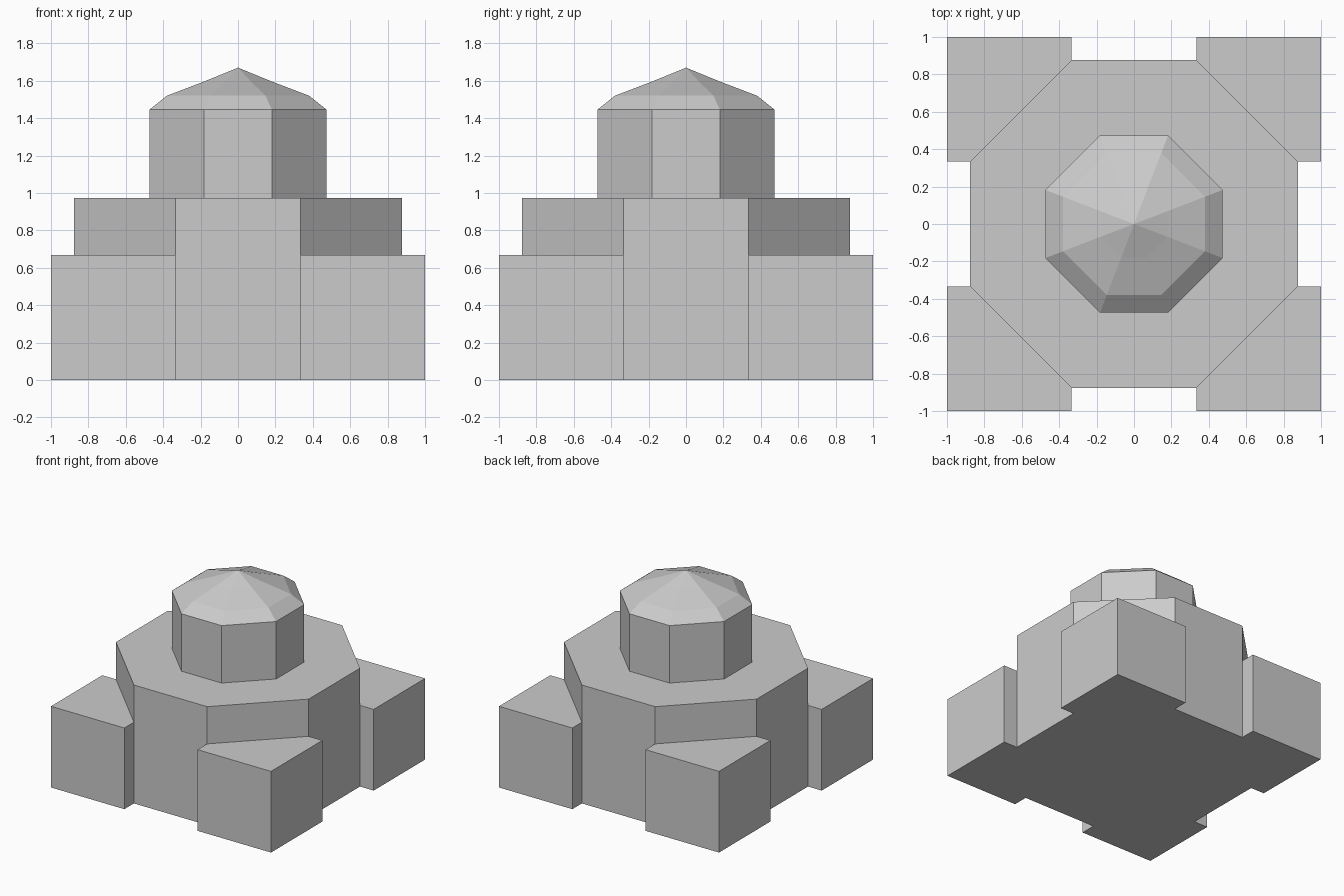
import bpy, bmesh

if "Cube" in bpy.data.objects:
    bpy.data.objects.remove(bpy.data.objects["Cube"])


def octagon(half, corner):
    """Chamfered square outline, counter-clockwise."""
    h, c = half, corner
    return [(h, -c), (h, c), (c, h), (-c, h), (-h, c), (-h, -c), (-c, -h), (c, -h)]


def loft(name, rings, apex=None):
    """Join stacked (outline, z) rings; close with a cap or an apex point."""
    bm = bmesh.new()
    loops = [[bm.verts.new((x, y, z)) for x, y in outline] for outline, z in rings]
    n = len(loops[0])
    bm.faces.new(loops[0][::-1])
    for low, high in zip(loops, loops[1:]):
        for i in range(n):
            j = (i + 1) % n
            bm.faces.new((low[i], low[j], high[j], high[i]))
    if apex is None:
        bm.faces.new(loops[-1])
    else:
        tip = bm.verts.new((0, 0, apex))
        for i in range(n):
            bm.faces.new((loops[-1][i], loops[-1][(i + 1) % n], tip))
    bmesh.ops.recalc_face_normals(bm, faces=bm.faces)
    mesh = bpy.data.meshes.new(name)
    bm.to_mesh(mesh)
    bm.free()
    obj = bpy.data.objects.new(name, mesh)
    bpy.context.collection.objects.link(obj)
    return obj


INNER, HALL, OUTER = 0.333, 0.876, 1.0
BLOCK_TOP, HALL_TOP = 0.667, 0.973

# Octagonal main hall
hall = octagon(HALL, INNER)
loft("main_hall", [(hall, 0), (hall, HALL_TOP)])

# Four corner blocks, fitted against the hall's slanted walls
block = [(INNER, HALL), (HALL, INNER), (OUTER, INNER), (OUTER, OUTER), (INNER, OUTER)]
for side_x, label_x in ((-1, "left"), (1, "right")):
    for side_y, label_y in ((-1, "front"), (1, "back")):
        outline = [(x * side_x, y * side_y) for x, y in block]
        loft(f"corner_block_{label_y}_{label_x}", [(outline, 0), (outline, BLOCK_TOP)])

# Drum with faceted dome
drum = octagon(0.474, 0.182)
loft("drum_and_dome",
     [(drum, HALL_TOP), (drum, 1.445),
      (octagon(0.38, 0.146), 1.52), (octagon(0.178, 0.068), 1.597)],
     apex=1.67)
